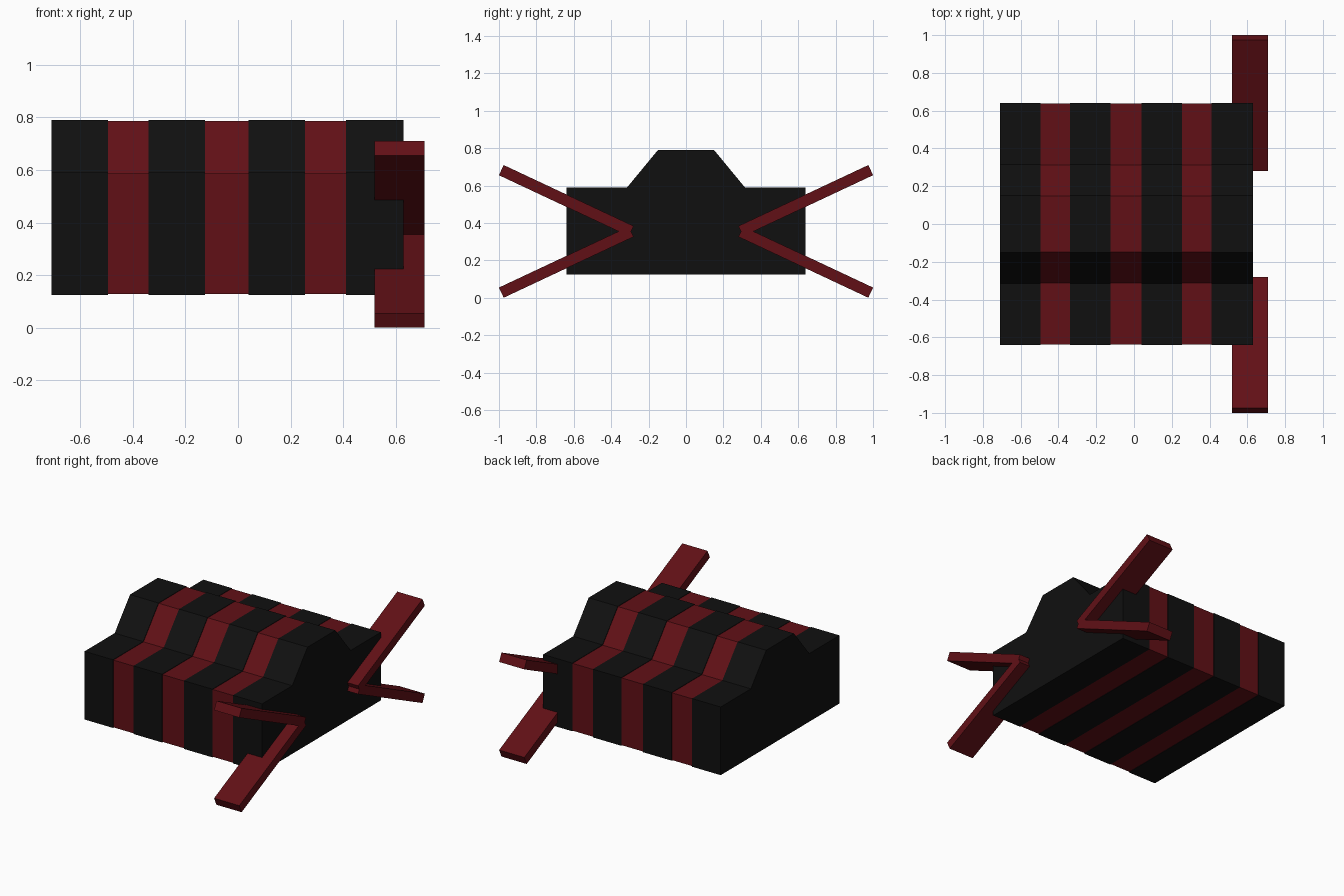
import bpy, bmesh
from math import atan2, hypot
from mathutils import Matrix, Vector

if "Cube" in bpy.data.objects:
    bpy.data.objects.remove(bpy.data.objects["Cube"])


def material(name, color):
    m = bpy.data.materials.new(name)
    m.diffuse_color = (*color, 1)
    m.use_nodes = True
    m.node_tree.nodes["Principled BSDF"].inputs["Base Color"].default_value = m.diffuse_color
    return m


RED = material("dark_red", (0.12, 0.005, 0.008))
BLACK = material("black", (0.005, 0.005, 0.005))


def finish(name, bm, mat):
    bmesh.ops.recalc_face_normals(bm, faces=bm.faces)
    me = bpy.data.meshes.new(name)
    bm.to_mesh(me)
    bm.free()
    me.materials.append(mat)
    ob = bpy.data.objects.new(name, me)
    bpy.context.collection.objects.link(ob)
    return ob


def extrude_x(name, profile, x0, x1, mat):
    bm = bmesh.new()
    face = bm.faces.new([bm.verts.new((x0, y, z)) for y, z in profile])
    ext = bmesh.ops.extrude_face_region(bm, geom=[face])
    verts = [g for g in ext["geom"] if isinstance(g, bmesh.types.BMVert)]
    bmesh.ops.translate(bm, verts=verts, vec=(x1 - x0, 0, 0))
    return finish(name, bm, mat)


def hull_profile(inset):
    half = [(0.64 - inset, 0.125 + inset), (0.64 - inset, 0.59 - inset),
            (0.315 - inset, 0.59 - inset), (0.15 - inset, 0.79 - inset)]
    return half + [(-y, z) for y, z in reversed(half)]


# Red core showing between the black hull bands
extrude_x("red_core", hull_profile(0.003), -0.60, 0.52, RED)

# Black hull bands
bands = [(-0.71, -0.495), (-0.34, -0.125), (0.04, 0.255), (0.41, 0.63)]
for i, (x0, x1) in enumerate(bands):
    extrude_x(f"hull_band_{i + 1}", hull_profile(0), x0, x1, BLACK)

# Four splayed wings, crossing in a V on each side
root, tip = Vector((0.293, 0.3565)), Vector((0.9875, 0.6825))
for side, sy in (("front", -1), ("back", 1)):
    for level, sz in (("upper", 1), ("lower", -1)):
        d = tip - root
        mid = (root + tip) / 2
        y, z = sy * mid.x, 0.355 + sz * (mid.y - 0.355)
        bm = bmesh.new()
        bmesh.ops.create_cube(bm, size=1)
        m = (Matrix.Translation((0.615, y, z))
             @ Matrix.Rotation(atan2(sz * d.y, sy * d.x), 4, 'X')
             @ Matrix.Diagonal((0.19, hypot(d.x, d.y), 0.06, 1)))
        bmesh.ops.transform(bm, matrix=m, verts=bm.verts)
        finish(f"{side}_{level}_wing", bm, RED)
